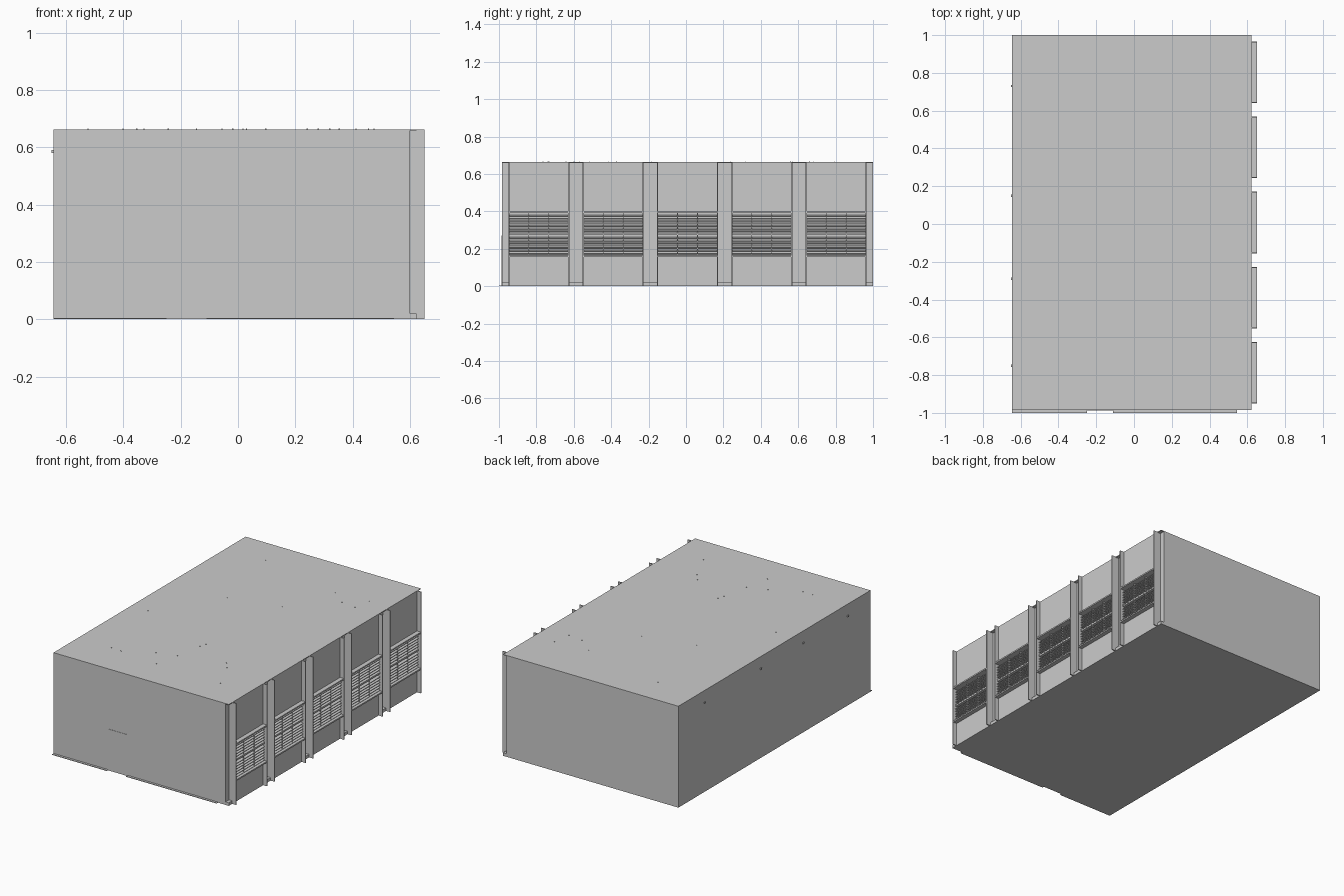
import bpy, bmesh, random
from mathutils import Matrix, Vector

if "Cube" in bpy.data.objects:
    bpy.data.objects.remove(bpy.data.objects["Cube"])

random.seed(4)
H = 0.663
WALL, FACE, OUT = 0.60, 0.623, 0.651   # recessed wall, bay face, fin edge
BAY_W = 0.32
BAYS = [-0.787 + 0.3975 * i for i in range(5)]


def boxes(name, specs, tilt=0.0):
    """One object from a list of (min, max) corner pairs."""
    bm = bmesh.new()
    for lo, hi in specs:
        lo, hi = Vector(lo), Vector(hi)
        m = Matrix.Translation((lo + hi) / 2) @ Matrix.Rotation(tilt, 4, 'Y')
        m = m @ Matrix.Diagonal((*(hi - lo), 1))
        bmesh.ops.create_cube(bm, size=1, matrix=m)
    me = bpy.data.meshes.new(name)
    bm.to_mesh(me)
    bm.free()
    ob = bpy.data.objects.new(name, me)
    bpy.context.collection.objects.link(ob)
    return ob


# Main hall, roof sheet, front curb and door
boxes("hall", [((-0.645, -0.985, 0), (WALL, 1, H - 0.004))])
boxes("roof", [((-0.645, -0.985, H - 0.004), (FACE, 1, H))])
boxes("front_curb", [((-0.645, -1, 0), (-0.25, -0.985, 0.004)),
                     ((-0.11, -1, 0), (0.545, -0.985, 0.004))])
boxes("door", [((-0.25, -0.987, 0), (-0.11, -0.984, 0.27))])

panels, fins, ledges, slats, bars = [], [], [], [], []
for c in BAYS:
    a, b = c - BAY_W / 2, c + BAY_W / 2
    # Wall panels below and above each window
    panels += [((WALL, a, 0), (FACE, b, 0.155)),
               ((WALL, a, 0.40), (FACE, b, H - 0.004))]
    # Thin full-height column flanges at the bay edges
    for y in (a, b):
        fins.append(((WALL, y - 0.003, 0), (OUT, y + 0.003, H)))
    # Projecting sill and head
    for z in (0.155, 0.392):
        ledges.append(((WALL, a, z), (OUT, b, z + 0.009)))
    # Middle rail and two groups of slats
    bars.append(((WALL, a, 0.273), (0.632, b, 0.281)))
    for base in (0.168, 0.285):
        for k in range(6):
            z = base + 0.0175 * k
            slats.append(((0.612, a, z), (0.634, b, z + 0.004)))
    # Mullions
    for f in (1 / 3, 2 / 3):
        y = a + BAY_W * f
        bars.append(((WALL, y - 0.002, 0.16), (0.630, y + 0.002, 0.396)))

boxes("bay_panels", panels)
boxes("column_flanges", fins)
boxes("window_ledges", ledges)
boxes("window_slats", slats, tilt=0.35)
boxes("window_bars", bars)

# Small foot blocks in the column recesses
gaps = [-0.985] + [c + BAY_W / 2 for c in BAYS]
ends = [c - BAY_W / 2 for c in BAYS] + [1.0]
boxes("column_feet", [((WALL, g, 0), (FACE, e, 0.02)) for g, e in zip(gaps, ends)])

# Little brackets high on the left wall
boxes("wall_brackets", [((-0.651, y - 0.006, 0.58), (-0.643, y + 0.006, 0.59))
                        for y in (0.73, 0.15, -0.29, -0.75)])

# Scattered roof studs
studs = []
for _ in range(18):
    x, y = random.uniform(-0.6, 0.55), random.uniform(-0.93, 0.93)
    studs.append(((x - 0.002, y - 0.002, H - 0.002), (x + 0.002, y + 0.002, H + 0.003)))
boxes("roof_studs", studs)
